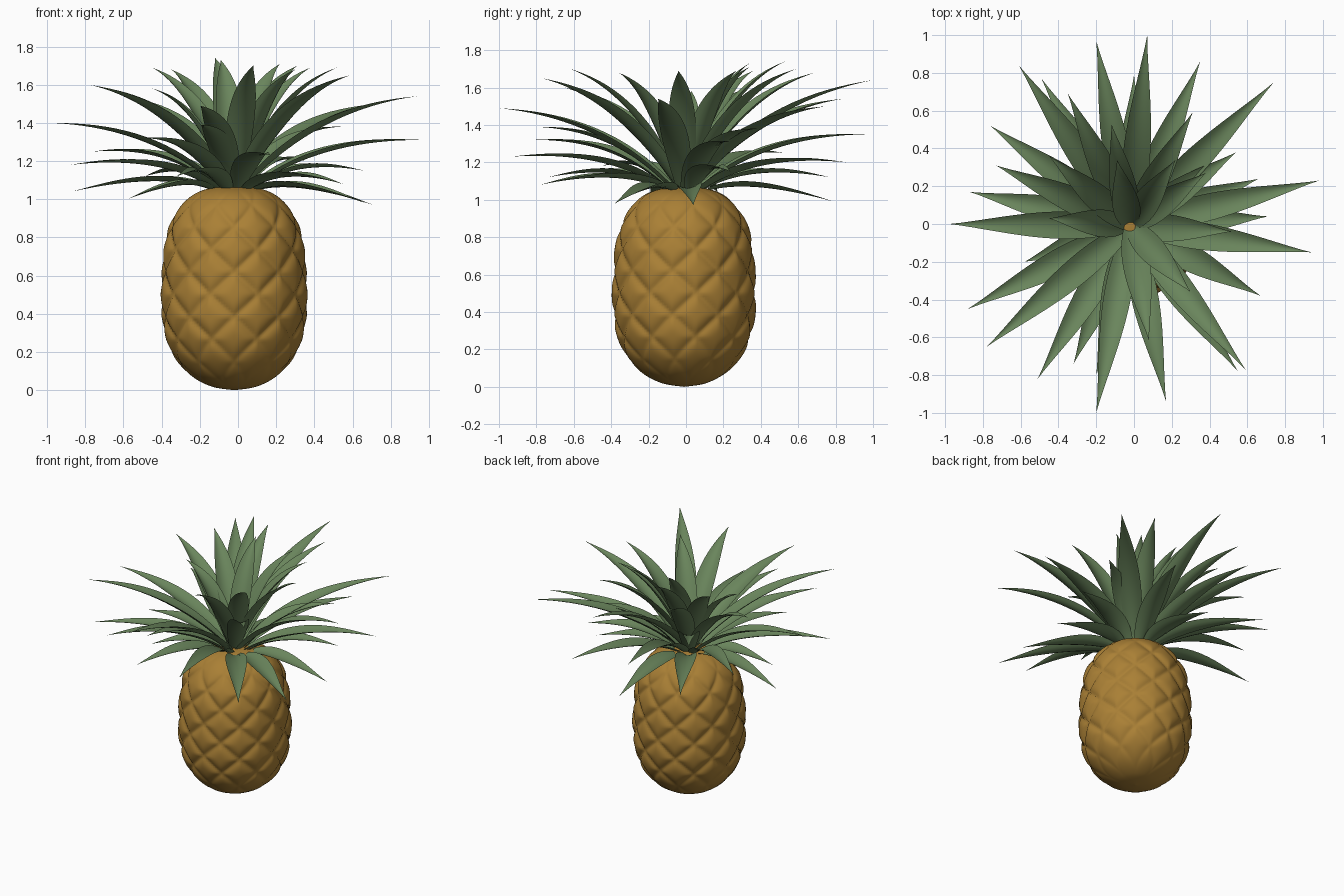
import bpy
import bmesh
import math
from mathutils import Vector

cube = bpy.data.objects.get("Cube")
if cube:
    bpy.data.objects.remove(cube, do_unlink=True)


def make_material(name, rgb):
    mat = bpy.data.materials.new(name)
    mat.use_nodes = True
    color = (*rgb, 1)
    mat.diffuse_color = color
    shader = next(n for n in mat.node_tree.nodes if n.type == 'BSDF_PRINCIPLED')
    shader.inputs["Base Color"].default_value = color
    shader.inputs["Roughness"].default_value = 0.7
    return mat


def finish(bm, name, material):
    mesh = bpy.data.meshes.new(name)
    for face in bm.faces:
        face.smooth = True
    bm.to_mesh(mesh)
    bm.free()
    mesh.materials.append(material)
    obj = bpy.data.objects.new(name, mesh)
    bpy.context.collection.objects.link(obj)
    return obj


def spline(points, t):
    """Catmull-Rom point at t (0..1) along a list of vectors."""
    last = len(points) - 1
    i = min(int(t * last), last - 1)
    f = t * last - i
    a, b, c, d = (points[max(0, min(last, i + k))] for k in (-1, 0, 1, 2))
    return 0.5 * (2 * b + (c - a) * f + (2 * a - 5 * b + 4 * c - d) * f ** 2
                  + (3 * (b - c) + d - a) * f ** 3)


gold = make_material("golden rind", (0.4, 0.215, 0.036))
green = make_material("leaf green", (0.143, 0.235, 0.107))
CENTER = Vector((-0.02, -0.01, 0))

# Fruit body: a turned profile with two crossing families of spiral grooves
PROFILE = [Vector(p) for p in (
    (0, 0), (0.12, 0.02), (0.23, 0.08), (0.315, 0.18), (0.36, 0.3), (0.378, 0.44),
    (0.376, 0.58), (0.366, 0.72), (0.342, 0.84), (0.295, 0.94), (0.22, 1.02),
    (0.12, 1.06), (0, 1.07))]
SEGMENTS, RINGS = 180, 120
DIAMONDS, ROW_HEIGHT, CROSSING = 9, 0.235, 0.62


def groove_distance(u):
    return abs(u - round(u)) * 2


def rind_relief(angle, z):
    around = DIAMONDS * (angle + math.pi / 2) / math.tau
    along = (z - CROSSING) / ROW_HEIGHT
    d = min(groove_distance(around + along), groove_distance(around - along))
    fade = min(1, z / 0.3) * max(0, min(1, (1.07 - z) / 0.2))
    return fade * (0.022 * (1 - (1 - d) ** 3) - 0.014)


def fruit_body():
    bm = bmesh.new()
    rings = []
    for i in range(1, RINGS):
        r, z = spline(PROFILE, i / RINGS)
        ring = []
        for j in range(SEGMENTS):
            a = math.tau * j / SEGMENTS
            rr = r + rind_relief(a, z)
            ring.append(bm.verts.new(CENTER + Vector((rr * math.cos(a), rr * math.sin(a), z))))
        rings.append(ring)
    poles = [bm.verts.new(CENTER + Vector((0, 0, PROFILE[k].y))) for k in (0, -1)]
    for j in range(SEGMENTS):
        k = (j + 1) % SEGMENTS
        for low, high in zip(rings, rings[1:]):
            bm.faces.new((low[j], low[k], high[k], high[j]))
        bm.faces.new((poles[0], rings[0][k], rings[0][j]))
        bm.faces.new((poles[1], rings[-1][j], rings[-1][k]))
    return finish(bm, "fruit_body", gold)


# Crown leaf: a cupped, tapering blade that arches from the crown to its tip
def leaf(name, tip, steps=18, half_count=3):
    tip = Vector(tip)
    reach = Vector((tip.x - CENTER.x, tip.y - CENTER.y, 0))
    outward = reach.normalized()
    side = Vector((-outward.y, outward.x, 0))
    lowness = (1.75 - tip.z) / 0.75
    base = CENTER + outward * (0.01 + 0.12 * lowness) + Vector((0, 0, 1.05))
    bend = CENTER + reach * 0.45
    bend.z = 1.17 + 0.65 * (tip.z - 1.08)
    bm = bmesh.new()
    rows = []
    for i in range(steps):
        t = i / steps
        spot = base * (1 - t) ** 2 + bend * 2 * t * (1 - t) + tip * t * t
        tangent = ((bend - base) * (1 - t) + (tip - bend) * t).normalized()
        up = tangent.cross(side)
        half = 0.08 * math.sin(math.pi * (0.15 + 0.85 * t)) * (1 - t) ** 0.2
        rows.append([])
        for k in range(-half_count, half_count + 1):
            s = k / half_count
            rows[-1].append(bm.verts.new(spot + side * half * s + up * half * 0.4 * s * s))
    for low, high in zip(rows, rows[1:]):
        for k in range(2 * half_count):
            bm.faces.new((low[k], high[k], high[k + 1], low[k + 1]))
    point = bm.verts.new(tip)
    for a, b in zip(rows[-1], rows[-1][1:]):
        bm.faces.new((a, point, b))
    bmesh.ops.recalc_face_normals(bm, faces=bm.faces)
    return finish(bm, name, green)


# Leaf tips, grouped from the long spreading leaves to the upright heart
OUTER_TIPS = (
    (.07, 1, 1.64), (.35, .86, 1.2), (.74, .75, 1.5), (.54, .38, 1.38),
    (.31, .59, 1.7), (.66, .24, 1.15), (.98, .23, 1.31), (.71, .04, .97),
    (.94, -.15, 1.54), (.67, -.38, .98), (.59, -.77, 1.65), (.55, -.78, 1.08),
    (.17, -.94, 1.23), (-.2, -1, 1.49), (-.2, -.8, 1.39), (-.32, -.74, 1.12),
    (-.51, -.82, 1.32), (-.78, -.65, 1.6), (-.88, -.45, 1.18), (-.58, -.2, 1),
    (-.98, 0, 1.4), (-.87, .17, 1.04), (-.73, .31, 1.59), (-.76, .52, 1.25),
    (-.49, .77, 1.12), (-.61, .84, 1.54), (-.35, .69, 1.68), (-.2, .97, 1.35),
    (0, .79, .99))
HEART_TIPS = (
    (-.12, .53, 1.74), (.08, -.62, 1.7), (.3, -.36, 1.68), (.52, -.04, 1.69),
    (-.45, .03, 1.58), (-.45, .36, 1.69), (.22, .34, 1.71), (-.09, .34, 1.73),
    (.38, .27, 1.69))

fruit_body()
for group, tips in (("outer_leaf", OUTER_TIPS), ("heart_leaf", HEART_TIPS)):
    for number, tip in enumerate(tips, 1):
        leaf(f"{group}_{number}", tip)
